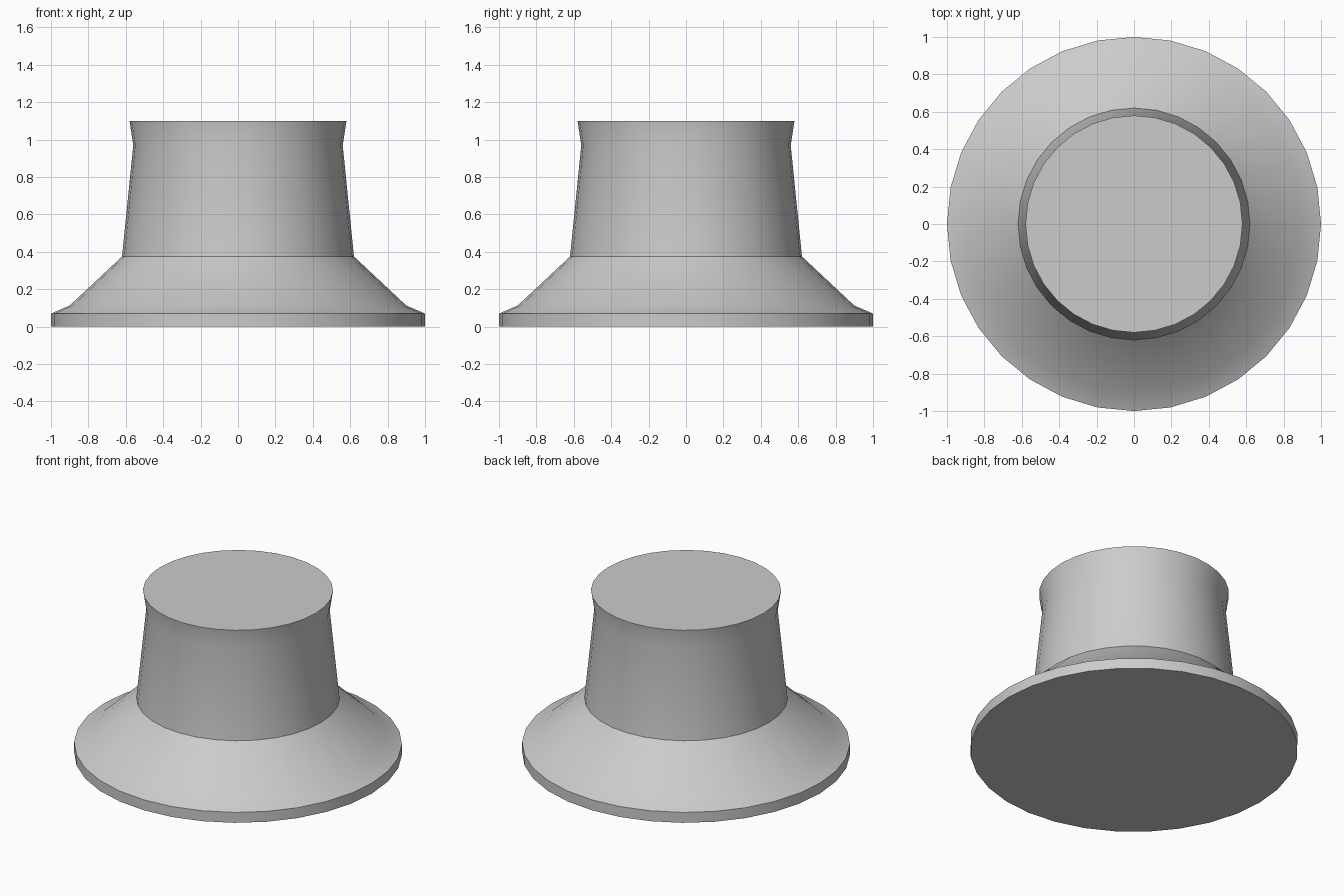
import bpy
import bmesh
from math import cos, sin, tau, radians

cube = bpy.data.objects.get("Cube")
if cube:
    bpy.data.objects.remove(cube, do_unlink=True)

SIDES = 32

# Plain grey material
grey = bpy.data.materials.new("light_grey")
grey.use_nodes = True
colour = (0.6, 0.6, 0.6, 1.0)
grey.diffuse_color = colour
grey.node_tree.nodes["Principled BSDF"].inputs["Base Color"].default_value = colour


def lathe(name, profile, material):
    """Turn a (radius, height) profile into a closed solid."""
    bm = bmesh.new()
    rings = [[bm.verts.new((r * cos(tau * i / SIDES), r * sin(tau * i / SIDES), z))
              for i in range(SIDES)] for r, z in profile]
    for low, high in zip(rings, rings[1:]):
        for i in range(SIDES):
            j = (i + 1) % SIDES
            bm.faces.new((low[i], low[j], high[j], high[i]))
    bm.faces.new(rings[0][::-1])
    bm.faces.new(rings[-1])
    mesh = bpy.data.meshes.new(name)
    bm.to_mesh(mesh)
    bm.free()
    mesh.materials.append(material)
    obj = bpy.data.objects.new(name, mesh)
    bpy.context.collection.objects.link(obj)
    bpy.ops.object.select_all(action="DESELECT")
    obj.select_set(True)
    bpy.context.view_layer.objects.active = obj
    bpy.ops.object.shade_smooth_by_angle(angle=radians(30))
    return obj


# Flat rim, sloping skirt, tapered neck and flared top in one turned body
lathe("flared_knob", [(1.0, 0.0), (1.0, 0.07), (0.9, 0.113), (0.62, 0.375),
                      (0.56, 0.97), (0.58, 1.1)], grey)
